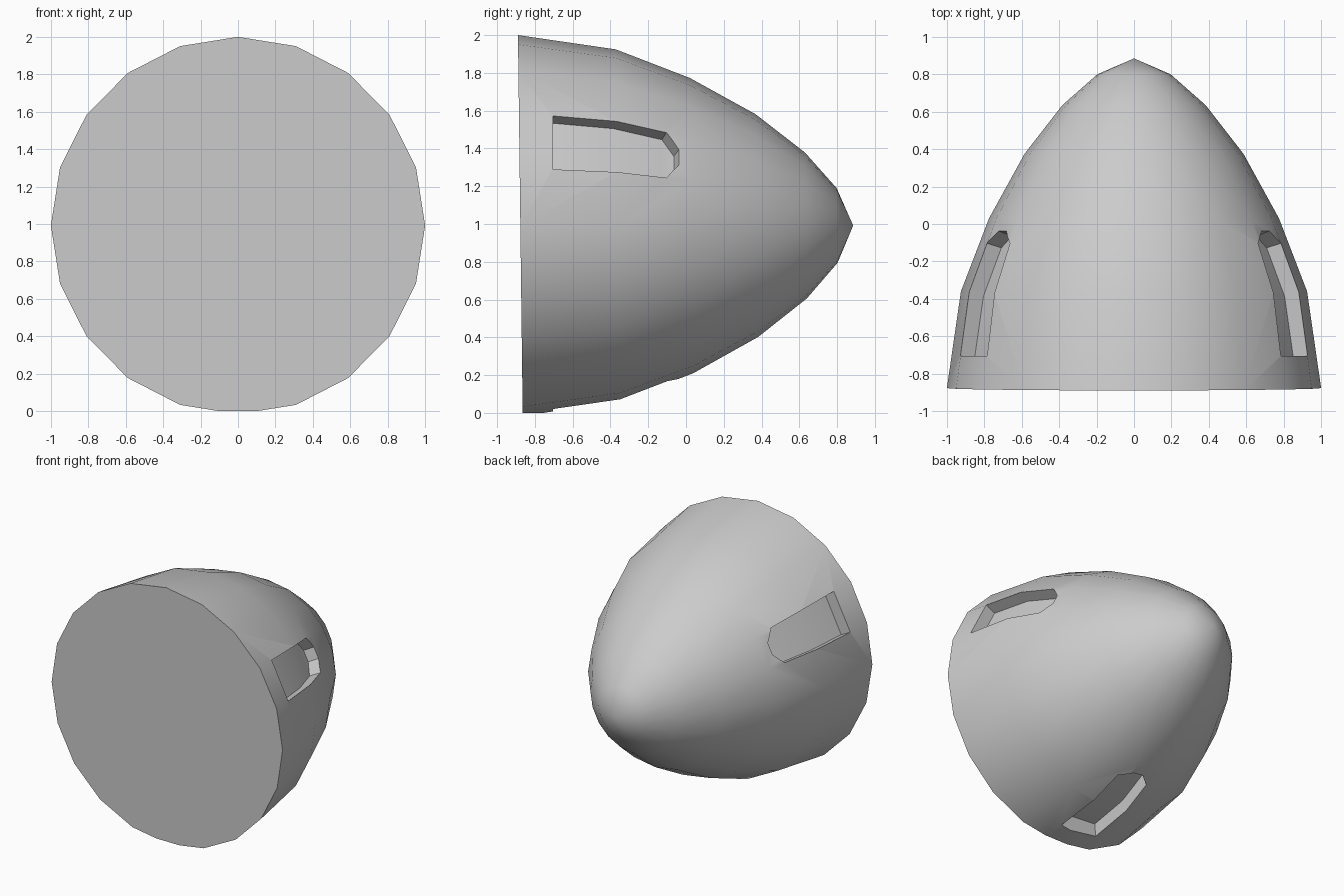
import bpy
import bmesh
from math import cos, sin, radians, tau

old = bpy.data.objects.get("Cube")
if old:
    bpy.data.objects.remove(old, do_unlink=True)

SIDES = 20
TILT = 0.0125
# Nose profile: (y, radius) from base to tip
PROFILE = [(-0.877, 1.0), (-0.36, 0.925), (0.03, 0.775),
           (0.375, 0.585), (0.635, 0.383), (0.80, 0.196)]
TIP_Y = 0.885
# Slot stations: (y, radius, half angle in degrees, lean along y)
SLOT = [(-0.705, 0.97, 9.4, 0.0), (-0.37, 0.922, 9.4, 0.18),
        (-0.103, 0.822, 9.4, 0.29), (-0.035, 0.795, 3.2, 0.35)]
SLOT_ANGLES = (26.7, 153.3, 265.5)
DEPTH = 0.085

grey = bpy.data.materials.new("light_grey")
grey.use_nodes = True
colour = (0.6, 0.6, 0.6, 1)
grey.diffuse_color = colour
grey.node_tree.nodes["Principled BSDF"].inputs["Base Color"].default_value = colour


def make_object(name, bm):
    bmesh.ops.recalc_face_normals(bm, faces=bm.faces[:])
    mesh = bpy.data.meshes.new(name)
    bm.to_mesh(mesh)
    bm.free()
    mesh.materials.append(grey)
    obj = bpy.data.objects.new(name, mesh)
    bpy.context.collection.objects.link(obj)
    return obj


# Nose shell: rings bridged to a tip, closed by a flat base
bm = bmesh.new()
rings = []
for y, r in PROFILE:
    ring = []
    for i in range(SIDES):
        a = tau * i / SIDES
        z = r * 1.008 * sin(a)
        ring.append(bm.verts.new((r * cos(a), y - TILT * z, 0.992 + z)))
    rings.append(ring)
tip = bm.verts.new((0, TIP_Y, 0.992))
for i in range(SIDES):
    j = (i + 1) % SIDES
    for low, high in zip(rings, rings[1:]):
        bm.faces.new((low[i], low[j], high[j], high[i]))
    bm.faces.new((rings[-1][i], rings[-1][j], tip))
bm.faces.new(rings[0])

# Small flat where the base rim rests on the ground
cut = bmesh.ops.bisect_plane(bm, geom=bm.verts[:] + bm.edges[:] + bm.faces[:],
                             plane_co=(0, 0, 0), plane_no=(0, 0, 1), clear_inner=True)
rim = [e for e in bm.edges if e.is_boundary]
if rim:
    bmesh.ops.holes_fill(bm, edges=rim, sides=0)
body = make_object("nose_cone", bm)


# Slot cutters: curved blocks that follow the shell
def add_slot(bm, angle):
    mid = radians(angle)
    rows = []
    for y, r, half, lean in SLOT:
        row = []
        for side, push in ((-1, -DEPTH), (1, -DEPTH), (1, DEPTH), (-1, DEPTH)):
            a = mid + side * radians(half)
            row.append(bm.verts.new((r * cos(a) + push * cos(mid),
                                     y + push * lean,
                                     1 + r * sin(a) + push * sin(mid))))
        rows.append(row)
    for p, q in zip(rows, rows[1:]):
        for i in range(4):
            j = (i + 1) % 4
            bm.faces.new((p[i], p[j], q[j], q[i]))
    bm.faces.new(rows[0])
    bm.faces.new(rows[-1])


bm = bmesh.new()
for angle in SLOT_ANGLES:
    add_slot(bm, angle)
cutter = make_object("slot_cutter", bm)
cutter.hide_render = True

# Cut the slots and shade
mod = body.modifiers.new("slots", 'BOOLEAN')
mod.operation = 'DIFFERENCE'
mod.solver = 'EXACT'
mod.object = cutter
bpy.ops.object.select_all(action='DESELECT')
bpy.context.view_layer.objects.active = body
body.select_set(True)
bpy.ops.object.modifier_apply(modifier=mod.name)
bpy.data.objects.remove(cutter, do_unlink=True)
bpy.ops.object.shade_smooth_by_angle(angle=radians(30))
